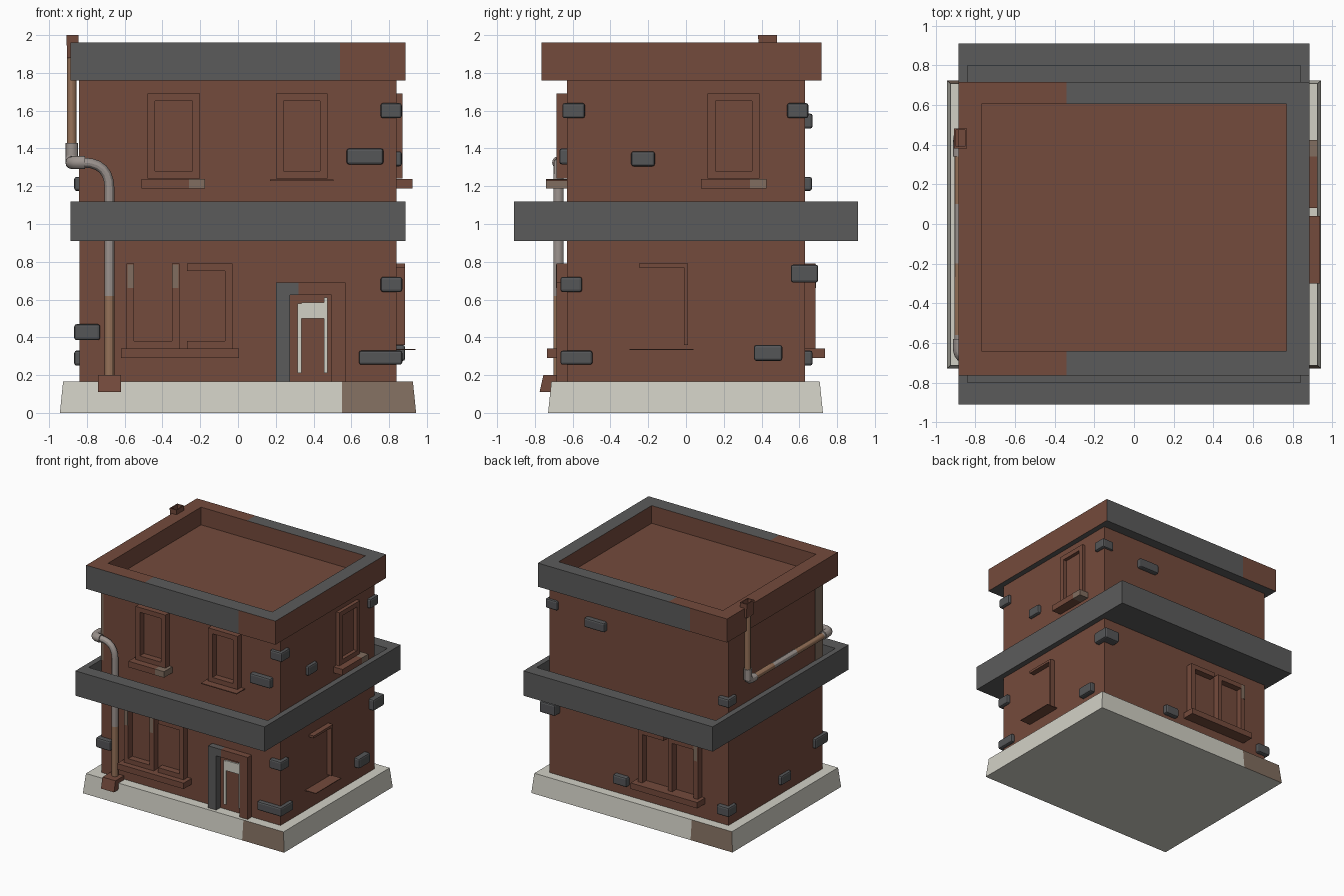
import bpy, bmesh, math
from mathutils import Vector as V

if "Cube" in bpy.data.objects:
    bpy.data.objects.remove(bpy.data.objects["Cube"])

MATS = {}
for name, c in {"brick": (.175, .069, .045), "grey": (.105, .105, .105), "stone": (.09, .092, .096),
                "plaster": (.64, .63, .56), "brown": (.22, .155, .115),
                "copper": (.31, .17, .10), "pipe_grey": (.33, .29, .27)}.items():
    MATS[name] = bpy.data.materials.new(name)
    MATS[name].diffuse_color = (*c, 1)
NAMES = list(MATS)


def finish(name, bm, rule):
    """Make an object; rule(centre, normal) gives the colour name."""
    bmesh.ops.recalc_face_normals(bm, faces=bm.faces)
    me = bpy.data.meshes.new(name)
    for m in MATS.values():
        me.materials.append(m)
    if rule:
        for f in bm.faces:
            f.material_index = NAMES.index(rule(f.calc_center_median(), f.normal))
    bm.to_mesh(me)
    bm.free()
    ob = bpy.data.objects.new(name, me)
    bpy.context.collection.objects.link(ob)
    return ob


def add_box(bm, x0, x1, y0, y1, z0, z1, col="brick", taper=0):
    vs = bmesh.ops.create_cube(bm, size=1)["verts"]
    for v in vs:
        t = taper if v.co.z > 0 else 0
        v.co = V((x0 + t if v.co.x < 0 else x1 - t, y0 + t if v.co.y < 0 else y1 - t,
                  z0 if v.co.z < 0 else z1))
    for f in {f for v in vs for f in v.link_faces}:
        f.material_index = NAMES.index(col)
    return vs


def cut_x(bm, x):
    bmesh.ops.bisect_plane(bm, geom=bm.verts[:] + bm.edges[:] + bm.faces[:],
                           plane_co=(x, 0, 0), plane_no=(1, 0, 0))


def tray(bm, x, y0, y1, z0, z1, ix, iy0, iy1, depth):
    """Box with a recessed top."""
    add_box(bm, -x, x, y0, y1, z0, z1)
    top = max(bm.faces, key=lambda f: f.calc_center_median().z)
    bmesh.ops.inset_region(bm, faces=[top], thickness=.01)
    for v in top.verts:
        v.co = V((math.copysign(ix, v.co.x), iy0 if v.co.y < (y0 + y1) / 2 else iy1, z1))
    new = bmesh.ops.extrude_discrete_faces(bm, faces=[top])["faces"]
    bmesh.ops.translate(bm, verts=new[0].verts, vec=(0, 0, -depth))


WX, WY = .84, .63


def wall_boxes(name, side, boxes):
    """Boxes (u0, u1, z0, z1, depth, colour) standing out from a wall."""
    bm = bmesh.new()
    for u0, u1, z0, z1, d, col in boxes:
        if side == "front":
            add_box(bm, u0, u1, -WY - d, -WY + .02, z0, z1, col)
        elif side == "back":
            add_box(bm, u0, u1, WY - .02, WY + d, z0, z1, col)
        elif side == "right":
            add_box(bm, WX - .02, WX + d, u0, u1, z0, z1, col)
        else:
            add_box(bm, -WX - d, -WX + .02, u0, u1, z0, z1, col)
    return finish(name, bm, None)


def frame(u0, u1, z0, z1, d=.055, t=.04, sides="LRTB"):
    parts = {"L": (u0, u0 + t, z0, z1), "R": (u1 - t, u1, z0, z1),
             "T": (u0 + t, u1 - t, z1 - t, z1), "B": (u0 + t, u1 - t, z0, z0 + t)}
    return [(*parts[s], d, "brick") for s in sides]


# main body
bm = bmesh.new()
add_box(bm, -WX, WX, -WY, WY, .1, 1.8)
finish("walls", bm, None)

# plinth with brown end patches
bm = bmesh.new()
add_box(bm, -.943, .943, -.73, .725, 0, .165, taper=.017)
cut_x(bm, .55)
cut_x(bm, -.55)
finish("plinth", bm, lambda c, n: "brown" if (n.y < -.8 and c.x > .55) or (n.y > .8 and c.x < -.55) else "plaster")

# floor band
bm = bmesh.new()
tray(bm, .887, -.91, .91, .91, 1.12, .84, -.80, .80, .1)
finish("floor_band", bm, lambda c, n: "grey")


# parapet
def parapet_rule(c, n):
    if abs(n.x) > .5:
        return "brick"
    if n.y < -.5 and c.y < -.7:
        return "grey" if c.x < .54 else "brick"
    if n.y > .5 and c.y > .65:
        return "grey" if c.x > -.54 else "brick"
    if n.z > .5 and c.z > 1.9:
        return "grey" if c.x > -.34 else "brick"
    return "grey" if n.z < -.5 else "brick"


bm = bmesh.new()
tray(bm, .887, -.765, .717, 1.76, 1.96, .77, -.64, .605, .15)
for x in (-.54, -.34, .54):
    cut_x(bm, x)
finish("parapet", bm, parapet_rule)

# windows and sills
wall_boxes("front_upper_left_window", "front", frame(-.48, -.2, 1.24, 1.69) +
           [(-.51, -.26, 1.187, 1.238, .11, "brick"), (-.26, -.175, 1.187, 1.238, .11, "brown")])
wall_boxes("front_upper_right_window", "front", frame(.2, .475, 1.24, 1.69) +
           [(.17, .505, 1.228, 1.235, .11, "brick")])
wall_boxes("right_upper_window", "right", frame(.115, .39, 1.24, 1.69, .03) +
           [(.08, .34, 1.187, 1.238, .085, "brick"), (.34, .425, 1.187, 1.238, .085, "brown")])
patches = [(-.585, -.553, .66, .785, .057, "brown"), (-.347, -.315, .66, .785, .057, "brown")]
sill = [(-.62, .005, .29, .34, .105, "brick")]
wall_boxes("front_lower_window", "front", frame(-.59, -.31, .34, .79, sides="LRB") +
           frame(-.31, -.03, .34, .79, sides="TRB") + patches + sill)
wall_boxes("back_lower_window", "back", frame(-.59, -.31, .34, .79, sides="LRT") +
           frame(-.31, -.03, .34, .79, sides="TR") + patches[:1] + sill)
wall_boxes("right_lower_window", "right", frame(-.27, .01, .36, .79, .045, .02, "TR") +
           [(-.3, .04, .332, .338, .1, "brick")])
wall_boxes("left_wall_patch", "left", [(-.63, -.53, 1.12, 1.76, .003, "brown")])

# doorway and door leaf
wall_boxes("door_frame", "front", [
    (.2, .275, .16, .69, .055, "grey"), (.275, .32, .625, .69, .055, "grey"),
    (.32, .57, .625, .69, .055, "brick"), (.495, .57, .16, .625, .055, "brick")])
wall_boxes("door", "front", [
    (.315, .335, .21, .58, .012, "plaster"), (.455, .475, .21, .61, .012, "plaster"),
    (.335, .455, .50, .585, .012, "plaster")])

# bevelled stone blocks
STONES = [
    (.755, .867, -.655, -.535, 1.56, 1.64), (.755, .87, -.665, -.55, .64, .72),
    (.64, .87, -.665, -.495, .255, .33), (.575, .77, -.67, -.6, 1.315, 1.4),
    (.8, .867, -.29, -.165, 1.305, 1.385), (.8, .885, .36, .51, .275, .36),
    (.755, .867, .535, .648, 1.56, 1.64), (.74, .885, .555, .70, .69, .785),
    (.30, .49, .6, .67, 1.505, 1.585), (.09, .22, .6, .67, .25, .33),
    (-.867, -.76, .55, .667, 1.175, 1.25), (-.867, -.75, .55, .667, .25, .33),
    (-.867, -.73, -.67, -.5, .385, .47), (-.867, -.8, -.18, -.04, .25, .33)]
for i, s in enumerate(STONES):
    bm = bmesh.new()
    add_box(bm, *s, "stone")
    bmesh.ops.bevel(bm, geom=bm.edges[:], offset=.013, segments=2, profile=.5, affect="EDGES")
    finish(f"stone_{i + 1}", bm, lambda c, n: "stone")


# drainpipe: path with rounded bends
def rounded(pts, radii):
    out = [V(pts[0])]
    for a, b, c, r in zip(pts, pts[1:], pts[2:], radii):
        a, b, c = V(a), V(b), V(c)
        if r == 0:
            out.append(b)
            continue
        p, q = b + (a - b).normalized() * r, b + (c - b).normalized() * r
        out += [p * (1 - t) ** 2 + b * 2 * t * (1 - t) + q * t * t for t in [k / 6 for k in range(7)]]
    return out + [V(pts[-1])]


def tube(name, pts, r, rule):
    cu = bpy.data.curves.new(name, "CURVE")
    cu.dimensions, cu.bevel_depth, cu.bevel_resolution, cu.use_fill_caps = "3D", r, 4, True
    sp = cu.splines.new("POLY")
    sp.points.add(len(pts) - 1)
    for p, co in zip(sp.points, pts):
        p.co = (*co, 1)
    tmp = bpy.data.objects.new(name + "_path", cu)
    bpy.context.collection.objects.link(tmp)
    bpy.context.view_layer.update()
    bm = bmesh.new()
    me = tmp.to_mesh()
    bm.from_mesh(me)
    tmp.to_mesh_clear()
    bpy.data.objects.remove(tmp)
    ob = finish(name, bm, rule)
    bpy.context.view_layer.objects.active = ob
    ob.select_set(True)
    bpy.ops.object.shade_smooth_by_angle()
    ob.select_set(False)


def pipe_rule(c, n):
    if c.z < .62 or c.z > 1.42:
        return "copper"
    if c.x < -.83 and (-.56 < c.y < -.2 or .1 < c.y < .37):
        return "copper"
    return "pipe_grey"


P = (-.68, -.675)
path = rounded([(*P, .15), (*P, .62), (*P, 1.325), (-.88, -.675, 1.325), (-.88, -.56, 1.325), (-.88, -.2, 1.325),
                (-.88, .1, 1.325), (-.88, .37, 1.325), (-.88, .43, 1.325), (-.88, .43, 1.43), (-.88, .43, 1.92)],
               [0, .14, .055, 0, 0, 0, 0, .05, 0])
tube("drainpipe", path, .026, pipe_rule)
tube("upper_collar", [(-.88, .43, 1.34), (-.88, .43, 1.43)], .034, lambda c, n: "pipe_grey")
tube("corner_elbow", rounded([(-.81, -.675, 1.325), (-.88, -.675, 1.325), (-.88, -.58, 1.325)], [.05]),
     .034, lambda c, n: "pipe_grey")
tube("back_elbow", rounded([(-.88, .34, 1.325), (-.88, .43, 1.325), (-.88, .43, 1.41)], [.05]),
     .033, lambda c, n: "pipe_grey")

# rain hopper and outlet foot
bm = bmesh.new()
add_box(bm, -.905, -.847, .385, .48, 1.88, 2.0, taper=-.003)
top = max(bm.faces, key=lambda f: f.calc_center_median().z)
bmesh.ops.inset_region(bm, faces=[top], thickness=.012)
bmesh.ops.translate(bm, verts=bmesh.ops.extrude_discrete_faces(bm, faces=[top])["faces"][0].verts, vec=(0, 0, -.06))
finish("rain_hopper", bm, lambda c, n: "brick")
bm = bmesh.new()
for v in add_box(bm, -.742, -.62, -.755, -.64, .11, .2):
    if v.co.z < .15 and v.co.y < -.7:
        v.co.y -= .02
finish("pipe_foot", bm, lambda c, n: "brick")

for m in bpy.data.materials:
    if m.users and not m.is_grease_pencil:
        m.use_nodes = True
        m.node_tree.nodes["Principled BSDF"].inputs["Base Color"].default_value = m.diffuse_color
